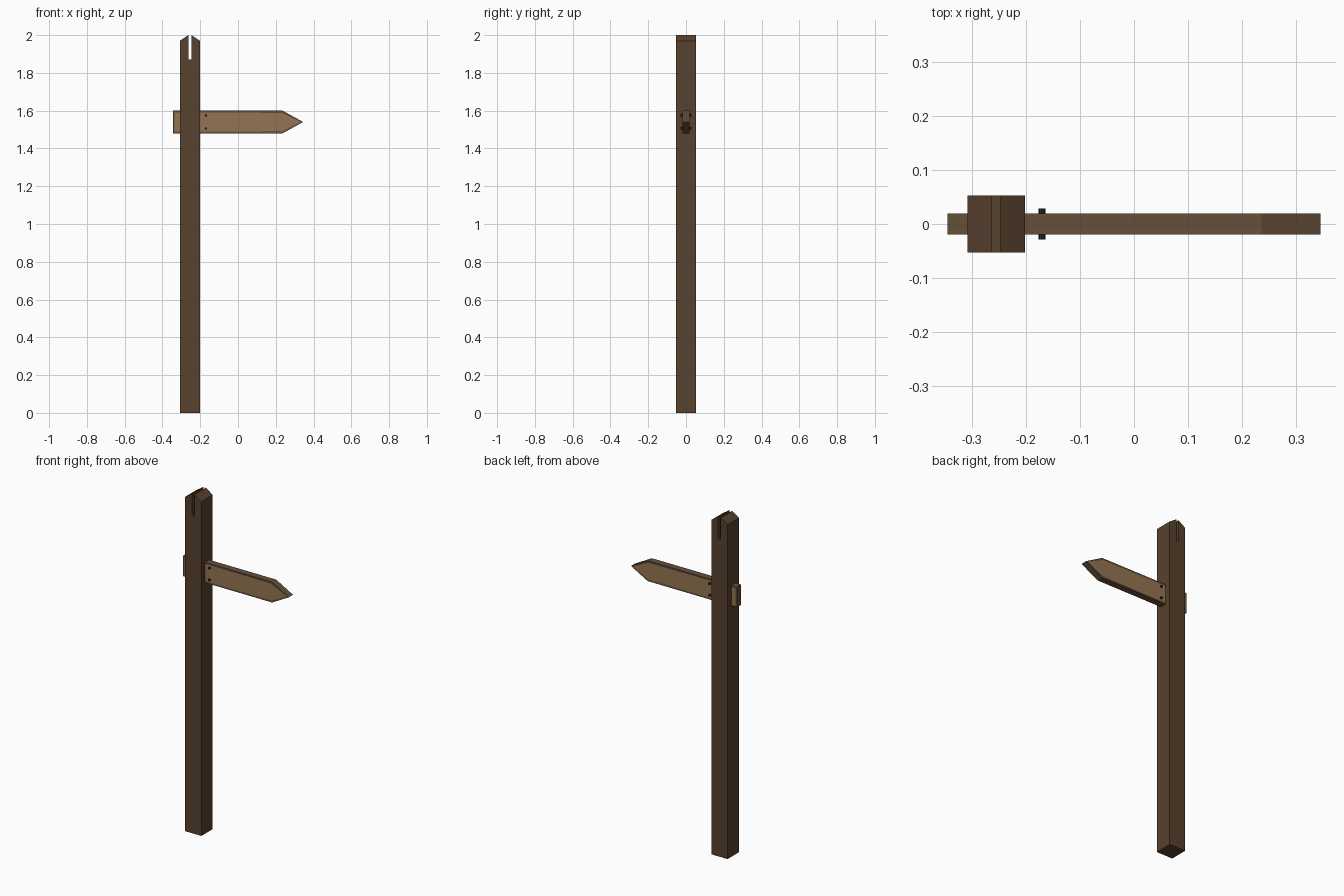
import bpy, bmesh, math

if "Cube" in bpy.data.objects:
    bpy.data.objects.remove(bpy.data.objects["Cube"])


def material(name, rgb):
    m = bpy.data.materials.new(name)
    m.diffuse_color = (*rgb, 1)
    m.use_nodes = True
    m.node_tree.nodes["Principled BSDF"].inputs["Base Color"].default_value = m.diffuse_color
    return m


post_wood = material("dark_wood", (0.095, 0.052, 0.026))
rim_wood = material("edge_wood", (0.13, 0.08, 0.042))
panel_wood = material("light_wood", (0.30, 0.175, 0.085))
iron = material("iron", (0.02, 0.02, 0.022))


def extrude_y(name, outline, half, mat):
    """Solid from an (x, z) outline, extruded from y = -half to +half."""
    bm = bmesh.new()
    face = bm.faces.new([bm.verts.new((x, -half, z)) for x, z in outline])
    ext = bmesh.ops.extrude_face_region(bm, geom=[face])
    verts = [v for v in ext["geom"] if isinstance(v, bmesh.types.BMVert)]
    bmesh.ops.translate(bm, verts=verts, vec=(0, 2 * half, 0))
    bmesh.ops.recalc_face_normals(bm, faces=bm.faces)
    mesh = bpy.data.meshes.new(name)
    bm.to_mesh(mesh)
    bm.free()
    mesh.materials.append(mat)
    obj = bpy.data.objects.new(name, mesh)
    bpy.context.collection.objects.link(obj)
    return obj


# Post with a peaked top and a slot sawn through it
CX, W, SLOT = -0.255, 0.053, 0.008
right = [(W, 0), (W, 1.97), (SLOT, 2.0), (SLOT, 1.87)]
left = [(-x, z) for x, z in reversed(right)]
extrude_y("post", [(CX + x, z) for x, z in right + left], W, post_wood)

# Pointed board, with an inset lighter panel on both faces
Z, H = 1.54, 0.06
board = extrude_y("sign_board", [(-0.345, Z - H), (0.236, Z - H), (0.345, Z),
                                 (0.236, Z + H), (-0.345, Z + H)], 0.0195, rim_wood)
board.data.materials.append(panel_wood)
bm = bmesh.new()
bm.from_mesh(board.data)
for face in [f for f in bm.faces if abs(f.normal.y) > 0.9]:
    bmesh.ops.inset_region(bm, faces=[face], thickness=0.012, depth=-0.001)
    face.material_index = 1
bm.to_mesh(board.data)
bm.free()

# Bolts through the board next to the post
for label, z in (("lower", 1.506), ("upper", 1.575)):
    bpy.ops.mesh.primitive_cylinder_add(vertices=8, radius=0.0065, depth=0.057,
                                        location=(-0.17, 0, z),
                                        rotation=(math.pi / 2, 0, 0))
    bolt = bpy.context.object
    bolt.name = label + "_bolt"
    bolt.data.materials.append(iron)
